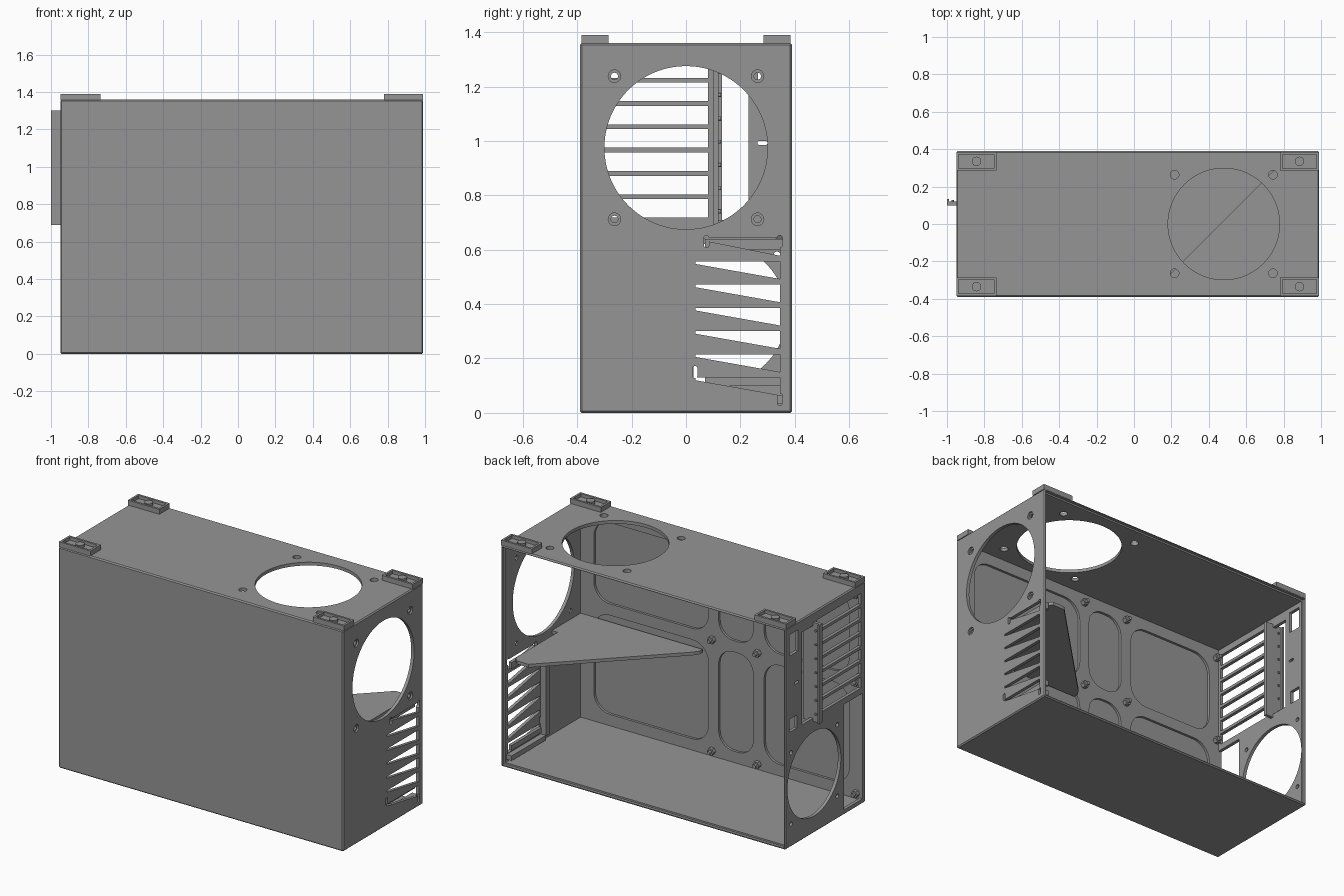
import bpy, bmesh, math
from mathutils import Vector

if "Cube" in bpy.data.objects:
    bpy.data.objects.remove(bpy.data.objects["Cube"])

gray = bpy.data.materials.new("steel_gray")
gray.diffuse_color = (0.30, 0.30, 0.30, 1)
gray.use_nodes = True
gray.node_tree.nodes["Principled BSDF"].inputs["Base Color"].default_value = gray.diffuse_color


# ---------- helpers ----------
def circle(u, v, r, n=64):
    return [(u + r * math.cos(2 * math.pi * i / n), v + r * math.sin(2 * math.pi * i / n)) for i in range(n)]


def rect(u0, u1, v0, v1):
    return [(u0, v0), (u1, v0), (u1, v1), (u0, v1)]


def rounded(u0, u1, v0, v1, r, n=8):
    pts = []
    corners = [(u1 - r, v1 - r), (u0 + r, v1 - r), (u0 + r, v0 + r), (u1 - r, v0 + r)]
    for k, (cu, cv) in enumerate(corners):
        for i in range(n + 1):
            a = math.pi / 2 * (k + i / n)
            pts.append((cu + r * math.cos(a), cv + r * math.sin(a)))
    return pts


def prism(bm, pts, axis, lo, hi):
    """Extrude a 2D outline along an axis (0=x, 1=y, 2=z)."""
    def place(u, v, w):
        return Vector([(w, u, v), (u, w, v), (u, v, w)][axis])
    a = [bm.verts.new(place(u, v, lo)) for u, v in pts]
    b = [bm.verts.new(place(u, v, hi)) for u, v in pts]
    faces = [bm.faces.new(a), bm.faces.new(b[::-1])]
    n = len(pts)
    for i in range(n):
        j = (i + 1) % n
        faces.append(bm.faces.new((a[i], b[i], b[j], a[j])))
    bmesh.ops.recalc_face_normals(bm, faces=faces)


def make(name, parts):
    bm = bmesh.new()
    for p in parts:
        prism(bm, *p)
    me = bpy.data.meshes.new(name)
    bm.to_mesh(me)
    bm.free()
    ob = bpy.data.objects.new(name, me)
    bpy.context.collection.objects.link(ob)
    me.materials.append(gray)
    return ob


def cut(ob, parts):
    """Subtract a set of prisms and bake the result."""
    cutter = make("cutter", parts)
    cutter.hide_render = True
    m = ob.modifiers.new("cut", 'BOOLEAN')
    m.object, m.operation, m.solver, m.use_self = cutter, 'DIFFERENCE', 'EXACT', True
    bake(ob)
    bpy.data.objects.remove(cutter)


def bake(ob):
    dg = bpy.context.evaluated_depsgraph_get()
    dg.update()
    me = bpy.data.meshes.new_from_object(ob.evaluated_get(dg))
    ob.modifiers.clear()
    ob.data = me


def smooth(ob):
    bpy.ops.object.select_all(action='DESELECT')
    ob.select_set(True)
    bpy.context.view_layer.objects.active = ob
    bpy.ops.object.shade_smooth_by_angle(angle=math.radians(25))


X0, X1, Y, H, T = -0.95, 0.99, 0.39, 1.36, 0.02
TRAY = -0.36

# ---------- case shell, open at the back, with a rabbet for the lid ----------
shell = make("case_shell", [(rect(X0, X1, -Y, Y), 2, 0, H)])
bev = shell.modifiers.new("bevel", 'BEVEL')
bev.width, bev.segments = 0.007, 1
bake(shell)
cut(shell, [(rect(X0 + T, X1 - T, T, H - T), 1, TRAY, 0.5)])
cut(shell, [(rect(X0 + 0.01, X1 - 0.01, 0.01, H - 0.01), 1, 0.372, 0.5)])

# ---------- recessed panels in the tray ----------
panels = []
for z0, z1 in ((0.09, 0.70), (0.77, 1.27)):
    panels.append((rounded(-0.86, -0.28, z0, z1, 0.11), 1, -0.375, -0.3))
    panels.append((rounded(-0.205, 0.03, z0, z1, 0.10), 1, -0.375, -0.3))
    panels.append((rounded(0.10, 0.88, z0, z1, 0.11), 1, -0.375, -0.3))
cut(shell, panels)

# ---------- right end: fan hole, screw holes, tapered vents ----------
holes = [(circle(0, 0.975, 0.30, 96), 0, 0.9, 1.1)]
for sy in (-1, 1):
    for sz in (-1, 1):
        c = (sy * 0.263, 0.975 + sz * 0.263)
        holes.append((circle(*c, 0.013, 20), 0, 0.9, 1.1))
        holes.append((circle(*c, 0.023, 24), 0, 0.98, 1.1))
for i in range(7):
    zt = 0.13 + 0.0855 * i
    ya = 0.07 if i == 6 else 0.035
    holes.append(([(ya, zt - 0.01), (0.345, zt - 0.065), (0.345, zt), (ya, zt)], 0, 0.9, 1.1))
for y, z in ((0.075, 0.63), (0.345, 0.63), (0.033, 0.15), (0.345, 0.05)):
    holes.append((rounded(y - 0.009, y + 0.009, z - 0.022, z + 0.022, 0.008, 4), 0, 0.9, 1.1))
cut(shell, holes)

# ---------- left end: fan hole, slots, port openings ----------
holes = [(circle(0.11, 0.365, 0.26, 96), 0, -1.1, -0.9),
         (rect(-0.36, -0.18, 0.03, 0.68), 0, -1.1, -0.9),
         (rect(0.12, 0.23, 0.71, 1.28), 0, -1.1, -0.9),
         (rect(0.265, 0.35, 1.18, 1.31), 0, -1.1, -0.9),
         (rect(0.275, 0.35, 0.71, 0.79), 0, -1.1, -0.9),
         (rounded(0.262, 0.30, 0.985, 1.0, 0.007, 4), 0, -1.1, -0.9)]
for i in range(7):
    z = 0.752 + 0.0857 * i
    holes.append((rect(-0.345, 0.08, z - 0.034, z + 0.034), 0, -1.1, -0.9))
for sy in (-1, 1):
    for sz in (-1, 1):
        holes.append((circle(0.11 + sy * 0.225, 0.36 + sz * 0.22, 0.013, 20), 0, -1.1, -0.9))
cut(shell, holes)

# ---------- top: fan hole and screw holes ----------
holes = [(circle(0.48, 0, 0.298, 96), 2, 1.3, 1.5)]
for sx in (-1, 1):
    for sy in (-1, 1):
        holes.append((circle(0.48 + sx * 0.263, sy * 0.263, 0.023, 24), 2, 1.3, 1.5))
cut(shell, holes)
smooth(shell)

# ---------- shelf inside, tapering along the tray ----------
make("inner_shelf", [([(0.97, TRAY), (0.97, -0.08), (0.93, -0.08), (0.93, 0.33), (0.90, 0.36),
                       (0.82, 0.36), (0.16, -0.30), (0.14, -0.33), (0.14, TRAY)], 2, 0.64, 0.66)])

# ---------- frame around the vents ----------
make("vent_frame", [(rect(-0.01, 0.028, 0.06, 0.62), 0, 0.935, 0.97),
                    (rect(0.028, 0.36, 0.035, 0.065), 0, 0.935, 0.97),
                    (rect(0.07, 0.36, 0.098, 0.13), 0, 0.935, 0.955),
                    (rect(0.07, 0.36, 0.60, 0.64), 0, 0.935, 0.955)])

# ---------- expansion bracket with screws ----------
make("slot_bracket", [(rect(-1.0, -0.88, 0.69, 1.30), 1, 0.10, 0.12),
                      (rect(-1.0, -0.99, 0.69, 1.30), 1, 0.12, 0.133)])
smooth(make("bracket_screws", [(circle(-0.97, 0.74 + 0.0857 * i, 0.007, 12), 1, 0.118, 0.128)
                               for i in range(7)]))

# ---------- board standoffs ----------
posts = []
for x in (0.07, -0.24, -0.91):
    for z in (0.055, 0.74, 1.28):
        posts.append((circle(x, z, 0.022, 6), 1, TRAY - 0.005, -0.335))
        posts.append((circle(x, z, 0.011, 16), 1, -0.336, -0.318))
smooth(make("standoffs", posts))

# ---------- feet: shallow trays with a centre stud ----------
for x0, x1, side in ((-0.95, -0.735, "left"), (0.78, 0.99, "right")):
    for s, depth in ((-1, "front"), (1, "back")):
        y0, y1 = sorted((s * 0.285, s * 0.385))
        foot = make(f"foot_{side}_{depth}", [(rect(x0, x1, y0, y1), 2, H - 0.002, 1.39)])
        cut(foot, [(rect(x0 + 0.013, x1 - 0.013, y0 + 0.013, y1 - 0.013), 2, 1.37, 1.5)])
        smooth(make(f"foot_stud_{side}_{depth}",
                    [(circle((x0 + x1) / 2, (y0 + y1) / 2, 0.025, 24), 2, 1.369, 1.388)]))
